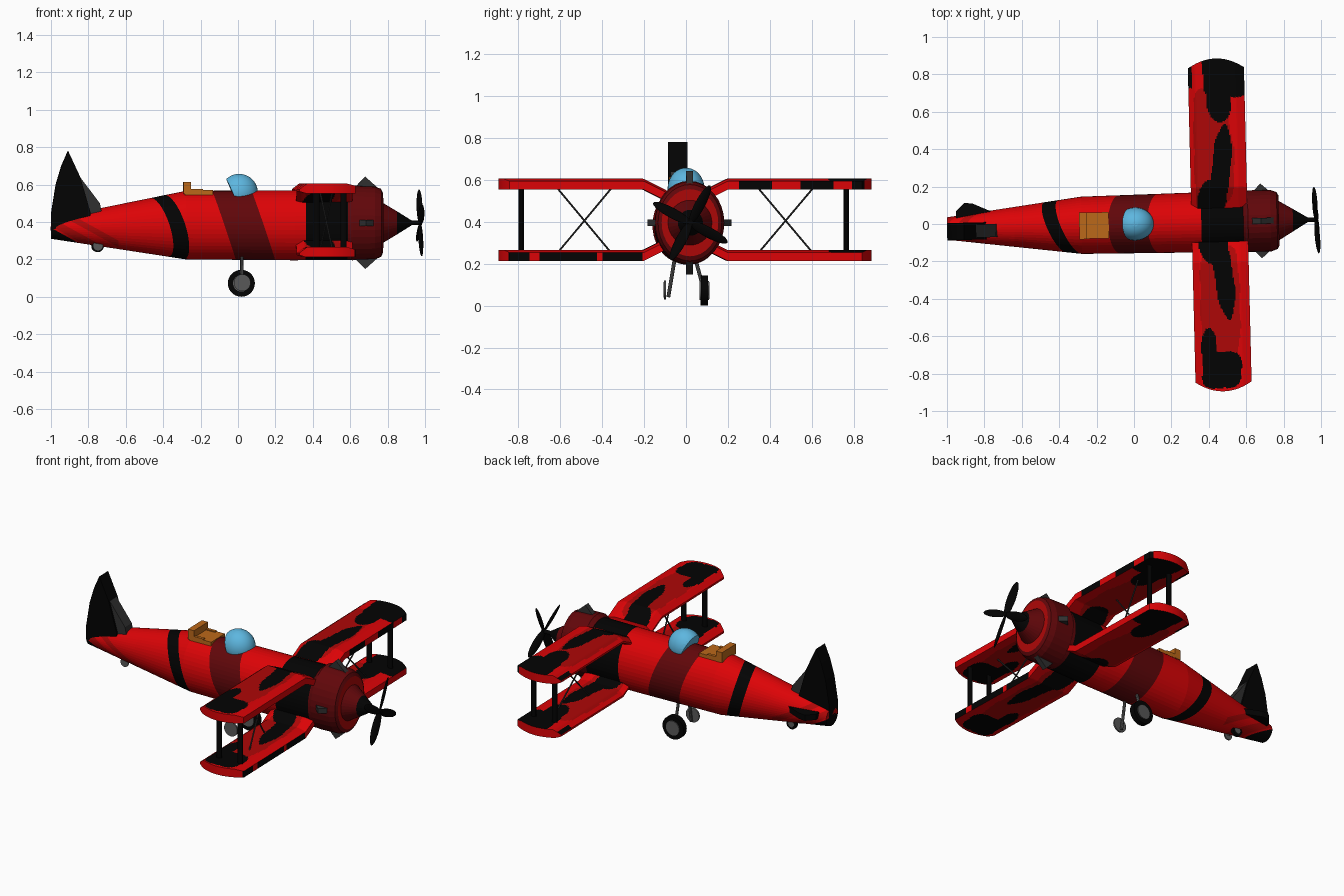
import bpy, bmesh, math
from mathutils import Matrix, Vector

if "Cube" in bpy.data.objects:
    bpy.data.objects.remove(bpy.data.objects["Cube"])

YAW = Matrix.Rotation(math.radians(1.4), 4, 'Z')


def material(name, r, g, b):
    m = bpy.data.materials.new(name)
    m.use_nodes = True
    m.diffuse_color = (r, g, b, 1)
    m.node_tree.nodes["Principled BSDF"].inputs["Base Color"].default_value = (r, g, b, 1)
    return m


RED = material("bright red", .72, .001, .002)
MID = material("mid red", .42, .002, .002)
DARK = material("dark red", .12, .002, .003)
BLACK = material("black", .001, .001, .001)
CHARCOAL = material("dark grey", .03, .03, .03)
GREY = material("grey", .1, .1, .1)
BLUE = material("sky blue", .11, .47, .74)
TAN = material("tan leather", .5, .14, .01)


def emit(name, bm, mats, rule=None, smooth=False):
    """Turn a bmesh into an object, painting faces by a rule on their centres."""
    bmesh.ops.recalc_face_normals(bm, faces=bm.faces)
    bm.normal_update()
    if rule:
        for f in bm.faces:
            f.material_index = mats.index(rule(f.calc_center_median(), f.normal))
    bm.transform(YAW)
    me = bpy.data.meshes.new(name)
    bm.to_mesh(me)
    bm.free()
    for m in mats:
        me.materials.append(m)
    ob = bpy.data.objects.new(name, me)
    bpy.context.collection.objects.link(ob)
    if smooth:
        for p in me.polygons:
            p.use_smooth = len(p.vertices) == 4
    return ob


def loft(rings, n=48):
    """Elliptical rings (x, centre z, half width, half height) joined along x."""
    bm = bmesh.new()
    loops = [[bm.verts.new((x, ry * math.sin(2 * math.pi * i / n), cz + rz * math.cos(2 * math.pi * i / n)))
              for i in range(n)] for x, cz, ry, rz in rings]
    for a, b in zip(loops, loops[1:]):
        for i in range(n):
            bm.faces.new((a[i], a[(i + 1) % n], b[(i + 1) % n], b[i]))
    bm.faces.new(loops[0])
    bm.faces.new(loops[-1])
    return bm


def prism(name, pts, half, place, mat):
    """Extrude a flat outline; place maps (u, v, depth) to a position."""
    bm = bmesh.new()
    a, b = [[bm.verts.new(place(u, v, d)) for u, v in pts] for d in (-half, half)]
    bm.faces.new(a)
    bm.faces.new(b)
    for i in range(len(a)):
        j = (i + 1) % len(a)
        bm.faces.new((a[i], a[j], b[j], b[i]))
    return emit(name, bm, [mat])


def rod(name, p, q, r, mat, sides=8, flat=1):
    p, q = Vector(p), Vector(q)
    d = q - p
    m = Matrix.Translation((p + q) / 2) @ d.to_track_quat('Z', 'Y').to_matrix().to_4x4()
    bm = bmesh.new()
    bmesh.ops.create_cone(bm, cap_ends=True, segments=sides, radius1=r, radius2=r, depth=d.length)
    bm.transform(m @ Matrix.Diagonal((flat, 1, 1, 1)))
    return emit(name, bm, [mat], smooth=sides > 12)


def box(name, lo, hi, mat):
    pts = [(lo[0], lo[1]), (hi[0], lo[1]), (hi[0], hi[1]), (lo[0], hi[1])]
    mid, half = (lo[2] + hi[2]) / 2, (hi[2] - lo[2]) / 2
    return prism(name, pts, half, lambda u, v, d: (u, v, mid + d), mat)


# Fuselage, with paint bands cut along slanted planes
bm = loft([(-1, .365, .06, .055), (-.28, .383, .153, .183), (.3, .382, .16, .187), (.62, .385, .16, .187)])
BANDS = [(-.425, -.345, BLACK, Vector((1, .4, .3))), (-.075, .135, DARK, Vector((1, 0, .34))),
         (.36, .585, BLACK, Vector((1, 0, 0))), (.585, .7, DARK, Vector((1, 0, 0)))]
STREAKS = [(-.075, -.03), (.01, .045)]
HUB = Vector((0, 0, .38))


def slice_along(geom, co, no):
    bmesh.ops.bisect_plane(bm, geom=geom, plane_co=co, plane_no=no)


for lo, hi, _, slant in BANDS:
    for s in (lo, hi):
        slice_along(bm.verts[:] + bm.edges[:] + bm.faces[:], HUB + Vector((s, 0, 0)), slant)
slice_along(bm.verts[:] + bm.edges[:] + bm.faces[:], (-.64, 0, 0), (1, 0, 0))
for off in [o for pair in STREAKS for o in pair] + [-.085]:
    tail = [f for f in bm.faces if f.calc_center_median().x < -.64]
    geom = {e for f in tail for e in list(f.verts) + list(f.edges)}
    slice_along(list(geom) + tail, (-.85, 0, .37 + off), (.55, 0, 1))


def fuselage_paint(c, n):
    for lo, hi, mat, slant in BANDS:
        if lo < (c - HUB).dot(slant) < hi:
            return mat
    if c.x < -.64:
        off = c.z - .37 + .55 * (c.x + .85)
        if off < -.085:
            return BLACK
        if any(lo < off < hi for lo, hi in STREAKS):
            return MID
    return RED


emit("fuselage", bm, [RED, MID, DARK, BLACK], fuselage_paint)

# Engine cowling, nose cone and propeller
bm = loft([(.585, .39, .155, .185), (.61, .395, .165, .2), (.73, .395, .165, .195),
           (.765, .395, .152, .182), (.775, .395, .135, .16)], 32)
emit("cowling", bm, [DARK, MID], lambda c, n: MID if c.x > .774 else DARK)
bm = loft([(.77, .395, .108, .11), (.85, .395, .06, .062), (.93, .395, .012, .012), (.985, .395, .012, .012)], 32)
emit("nose_cone", bm, [DARK, BLACK], lambda c, n: BLACK if c.x > .85 else DARK)
for k in range(4):
    bm = bmesh.new()
    bmesh.ops.create_uvsphere(bm, u_segments=16, v_segments=10, radius=1)
    bm.transform(Matrix.Translation((.974, -.003, .395)) @ Matrix.Rotation(math.radians(3), 4, 'Z')
                 @ Matrix.Rotation(math.radians(90 * k - 28), 4, 'X') @ Matrix.Translation((0, 0, .098))
                 @ Matrix.Rotation(math.radians(25), 4, 'Z') @ Matrix.Diagonal((.009, .028, .104, 1)))
    emit("propeller_blade", bm, [BLACK], smooth=True)

# Four wedge fins around the cowling
for k in range(4):
    turn = Matrix.Translation((0, 0, .395)) @ Matrix.Rotation(math.pi / 2 * k, 4, 'X')
    r = .138 if k % 2 else .185
    prism("cowling_fin", [(.62, r), (.75, r), (.68, r + .062)], .016,
          lambda u, v, d: turn @ Vector((u, d, v)), CHARCOAL)

# Wings: thin boxy section, gull-bent root, rounded tip
BACK, FRONT, ROOT, NX, NY = .308, .608, .09, 44, 110
SHIFT = -.016


def inside(x, y, cx, cy, rx, ry, lean=0, power=2):
    w = .12 * math.sin(31 * y + 17 * x)
    return abs((x - cx - lean * (y - cy)) / rx) ** power + abs((y - cy) / ry) ** power < 1 + w


def wing_paint(c, n):
    x, y, far = c.x, abs(c.y), c.y > 0
    # Rim: red, with ragged black along two of the leading edges
    if abs(n.z) < .5:
        ragged = math.sin(24 * y) + .5 * math.sin(57 * y)
        upper = c.z > .5
        if x > .59 and .2 < y < .86 and upper == far and ragged > (-.2 if far else -.9):
            return BLACK
        return RED
    # Tip patches
    if far:
        if inside(x, y, .51, .79, .125, .13, 0, 4) or inside(x, y, .47, .65, .065, .12):
            return BLACK
        if x < .33 and y > .72:
            return BLACK
    elif inside(x, y, .45, .79, .105, .1, 0, 4) or inside(x, y, .385, .67, .04, .11):
        return BLACK
    # Middle and root patches
    if inside(x, y, .42, .12, .08, .1):
        return BLACK
    if inside(x, y, .475, .3, .05, .23, .1) and (n.z > 0 or not far):
        return BLACK
    if far:
        if inside(x, y, .4, .36, .07, .36, 0, 4) or inside(x, y, .47, .33, .075, .27):
            return MID
    elif inside(x, y, .45, .44, .105, .32, 0, 4):
        return MID
    return RED


def wing(name, side, base, bend):
    bm = bmesh.new()
    rows = []
    for i in range(NX + 1):
        t = i / NX
        x = BACK + (FRONT - BACK) * t
        tip = .89 - .05 * (2 * t - 1) ** 2
        top = .052 - .03 * max(0, 1 - t / .13) - .012 * max(0, (t - .85) / .15)
        low = .01 * max(0, 1 - t / .1)
        up, down = [], []
        for j in range(NY + 1):
            y = ROOT + (tip - ROOT) * j / NY
            z = base + bend * max(0, .2 - y)
            up.append(bm.verts.new((x, side * y + SHIFT, z + top)))
            down.append(bm.verts.new((x, side * y + SHIFT, z + low)))
        rows.append((up, down))
    for (u, d), (u2, d2) in zip(rows, rows[1:]):
        for j in range(NY):
            bm.faces.new((u[j], u[j + 1], u2[j + 1], u2[j]))
            bm.faces.new((d[j], d[j + 1], d2[j + 1], d2[j]))
        for j in (0, NY):
            bm.faces.new((u[j], u2[j], d2[j], d[j]))
    for u, d in (rows[0], rows[-1]):
        for j in range(NY):
            bm.faces.new((u[j], u[j + 1], d[j + 1], d[j]))
    emit(name, bm, [RED, MID, BLACK], wing_paint)


for side, word in ((1, "far"), (-1, "near")):
    wing("upper_wing_" + word, side, .553, -.5)
    wing("lower_wing_" + word, side, .213, .5)
    # Struts and crossed wires between the wings
    strut_y = side * .775 + SHIFT - .006
    for x in (.40, .545):
        rod("wing_strut", (x, strut_y, .24), (x, strut_y, .57), .011, BLACK, 10, 1.6)
    for a, b, x1, x2 in ((.35, .61, .43, .49), (.61, .35, .49, .43)):
        rod("brace_wire", (x1, side * a + SHIFT, .25), (x2, side * b + SHIFT, .56), .0045, CHARCOAL, 6)

# Tail fin, its forward fillet and the small side stabiliser
upright = lambda u, v, d: (u, d - .017, v)
prism("tail_fin", [(-1, .36), (-1, .445), (-.975, .6), (-.945, .7), (-.91, .78), (-.845, .64), (-.79, .45), (-.79, .38)],
      .046, upright, BLACK)
prism("fin_fillet", [(-.85, .42), (-.85, .645), (-.74, .5), (-.73, .45)], .035, upright, CHARCOAL)
prism("stabiliser", [(-.95, .03), (-.95, .09), (-.905, .135), (-.86, .13), (-.76, .085), (-.76, .03)],
      .018, lambda u, v, d: (u, v, .385 + d), BLACK)

# Main wheels and tail wheel on thin legs
rod("main_tyre", (.02, .07, .072), (.02, .104, .072), .072, BLACK, 28)
rod("main_hub", (.02, .064, .072), (.02, .11, .072), .045, GREY, 24)
rod("main_disc", (.02, -.106, .075), (.02, -.096, .075), .045, GREY, 24)
rod("leg", (.02, .045, .22), (.02, .085, .072), .009, GREY)
rod("leg", (.02, -.055, .22), (.02, -.085, .04), .009, GREY)
rod("tail_tyre", (-.75, .025, .272), (-.75, .042, .272), .034, BLACK, 20)
rod("tail_hub", (-.75, .022, .272), (-.75, .045, .272), .02, GREY, 16)
rod("tail_disc", (-.75, -.044, .272), (-.75, -.036, .272), .027, GREY, 20)
for y in (.03, -.038):
    rod("tail_leg", (-.74, y * .6, .34), (-.75, y, .272), .007, GREY)

# Glass canopy: dome sliced off at the back
bm = bmesh.new()
bmesh.ops.create_uvsphere(bm, u_segments=32, v_segments=20, radius=1)
bm.transform(Matrix.Translation((.006, 0, .557)) @ Matrix.Diagonal((.1, .088, .1, 1)))
cut = bmesh.ops.bisect_plane(bm, geom=bm.verts[:] + bm.edges[:] + bm.faces[:], clear_inner=True,
                             plane_co=(-.045, 0, .59), plane_no=(.9, 0, .4))
bmesh.ops.contextual_create(bm, geom=[e for e in cut["geom_cut"] if isinstance(e, bmesh.types.BMEdge)])
emit("canopy", bm, [BLUE], smooth=True)

# Leather seat: cushion, back rest and low arms
box("seat_cushion", (-.285, -.073, .53), (-.135, .067, .57), TAN)
box("seat_back", (-.293, -.075, .55), (-.252, .069, .613), TAN)
for y in (-.064, .058):
    box("seat_arm", (-.26, y - .009, .55), (-.19, y + .009, .576), TAN)
